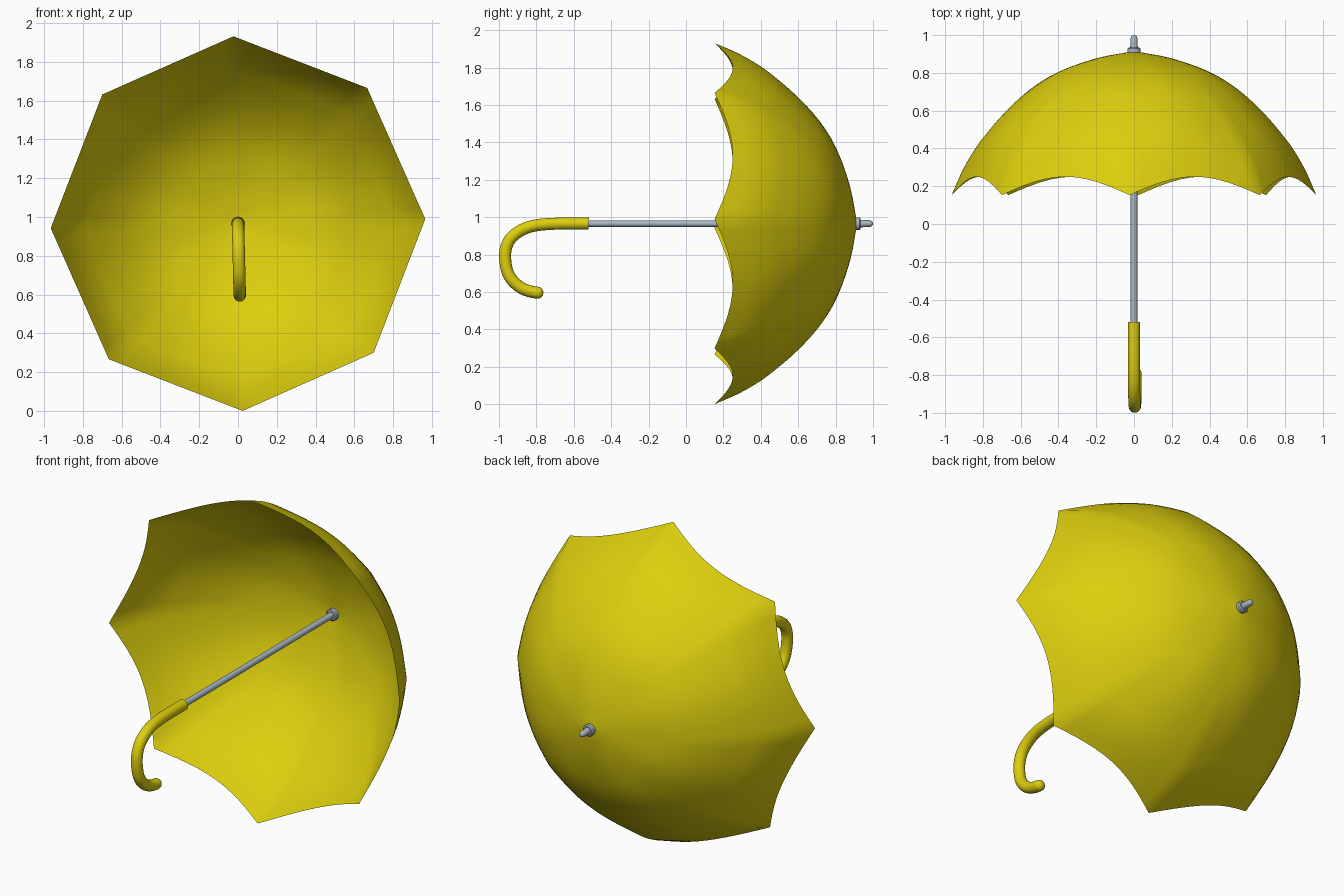
import bpy, bmesh, math
from mathutils import Vector

if "Cube" in bpy.data.objects:
    bpy.data.objects.remove(bpy.data.objects["Cube"])

TURN = math.radians(1.4)      # whole model is slightly twisted about its shaft
AXIS_Z = 0.966                # height of the shaft axis


def material(name, rgb):
    m = bpy.data.materials.new(name)
    m.diffuse_color = (*rgb, 1)
    m.use_nodes = True
    m.node_tree.nodes["Principled BSDF"].inputs["Base Color"].default_value = m.diffuse_color
    return m


YELLOW = material("yellow", (0.72, 0.62, 0.004))
STEEL = material("steel grey", (0.40, 0.48, 0.54))


def place(x, y, h):
    """x sideways, y along the shaft, h above the shaft axis."""
    c, s = math.cos(TURN), math.sin(TURN)
    return Vector((x * c - h * s, y, AXIS_Z + x * s + h * c))


def finish(name, bm, mat, angle=30):
    bmesh.ops.remove_doubles(bm, verts=bm.verts, dist=1e-5)
    me = bpy.data.meshes.new(name)
    bm.to_mesh(me)
    bm.free()
    me.materials.append(mat)
    ob = bpy.data.objects.new(name, me)
    bpy.context.collection.objects.link(ob)
    bpy.ops.object.select_all(action='DESELECT')
    ob.select_set(True)
    bpy.context.view_layer.objects.active = ob
    bpy.ops.object.shade_smooth_by_angle(angle=math.radians(angle))
    return ob


def smooth_path(pts, steps):
    """Catmull-Rom through 2D points."""
    p = [Vector(q) for q in pts]
    p = [2 * p[0] - p[1]] + p + [2 * p[-1] - p[-2]]
    out = []
    for i in range(1, len(p) - 2):
        a, b, c, d = p[i - 1:i + 3]
        for k in range(steps):
            t = k / steps
            out.append(0.5 * (2 * b + (c - a) * t + (2 * a - 5 * b + 4 * c - d) * t * t
                              + (3 * b - a - 3 * c + d) * t ** 3))
    return out + [p[-2]]


def skin(bm, rings, closed=True):
    """Join rows of points with faces."""
    rows = [[bm.verts.new(v) for v in r] for r in rings]
    n = len(rows[0])
    for r0, r1 in zip(rows, rows[1:]):
        for j in range(n if closed else n - 1):
            k = (j + 1) % n
            bm.faces.new((r0[j], r0[k], r1[k], r1[j]))
    return rows


def tube(name, path, radii, mat, sides=20):
    """Round tube along a path of (y, h) points, capped at both ends."""
    bm = bmesh.new()
    rings = []
    for i, p in enumerate(path):
        t = (path[min(i + 1, len(path) - 1)] - path[max(i - 1, 0)]).normalized()
        n = Vector((-t.y, t.x))
        ring = []
        for j in range(sides):
            a = 2 * math.pi * j / sides
            q = p + n * radii[i] * math.sin(a)
            ring.append(place(radii[i] * math.cos(a), q.x, q.y))
        rings.append(ring)
    rows = skin(bm, rings)
    bm.faces.new(rows[0])
    bm.faces.new(rows[-1])
    bmesh.ops.recalc_face_normals(bm, faces=bm.faces)
    return finish(name, bm, mat)


def lathe(name, profile, mat):
    """Straight turned part: profile is (y, radius)."""
    # nudge repeated y values so every ring has a direction
    path = [Vector((y + i * 1e-5, 0)) for i, (y, r) in enumerate(profile)]
    return tube(name, path, [r for y, r in profile], mat)


# Canopy: eight panels between curved ribs, hem scalloped between the tips
rib = smooth_path([(0, 0.915), (0.2, 0.877), (0.4, 0.805), (0.55, 0.713), (0.68, 0.595),
                   (0.78, 0.48), (0.845, 0.393), (0.91, 0.28), (0.9655, 0.153)], 3)
SEG = 12
bm = bmesh.new()
for k in range(8):
    a0, a1 = math.pi / 4 * k, math.pi / 4 * (k + 1)
    rows = []
    for r, y in rib[1:]:
        row = []
        for j in range(SEG + 1):
            u = j / SEG
            lift = 0.097 * (r / 0.9655) ** 2 * math.sin(math.pi * u)
            x = r * ((1 - u) * math.cos(a0) + u * math.cos(a1))
            h = r * ((1 - u) * math.sin(a0) + u * math.sin(a1))
            row.append(place(x, y + lift, h))
        rows.append(row)
    grid = skin(bm, rows, closed=False)
    apex = bm.verts.new(place(0, rib[0].y, 0))
    for j in range(SEG):
        bm.faces.new((apex, grid[0][j + 1], grid[0][j]))
bmesh.ops.remove_doubles(bm, verts=bm.verts, dist=1e-5)
bmesh.ops.recalc_face_normals(bm, faces=bm.faces)
# make the outside face the back (+y)
if sum(f.normal.y * f.calc_area() for f in bm.faces) < 0:
    bmesh.ops.reverse_faces(bm, faces=bm.faces)
finish("canopy", bm, YELLOW)

# Shaft, collar and rounded ferrule
lathe("shaft", [(-0.54, 0.018), (0.93, 0.018)], STEEL)
lathe("collar", [(0.885, 0.028), (0.89, 0.034), (0.928, 0.034), (0.934, 0.028)], STEEL)
lathe("ferrule", [(0.92, 0.022), (0.95, 0.019), (0.982, 0.018), (0.993, 0.014),
                  (0.998, 0.008), (0.9995, 0.002)], STEEL)

# Hooked handle with a rounded end
R = 0.032
path = smooth_path([(-0.52, 0), (-0.62, 0), (-0.735, -0.002), (-0.825, -0.014), (-0.893, -0.042),
                    (-0.945, -0.09), (-0.967, -0.16), (-0.957, -0.25), (-0.926, -0.306),
                    (-0.88, -0.344), (-0.835, -0.362), (-0.79, -0.37)], 4)
radii = [R] * len(path)
end, direction = path[-1], (path[-1] - path[-2]).normalized()
for a in (25, 50, 70, 85):
    a = math.radians(a)
    path.append(end + direction * R * 0.85 * math.sin(a))
    radii.append(R * math.cos(a))
tube("handle", path, radii, YELLOW)
